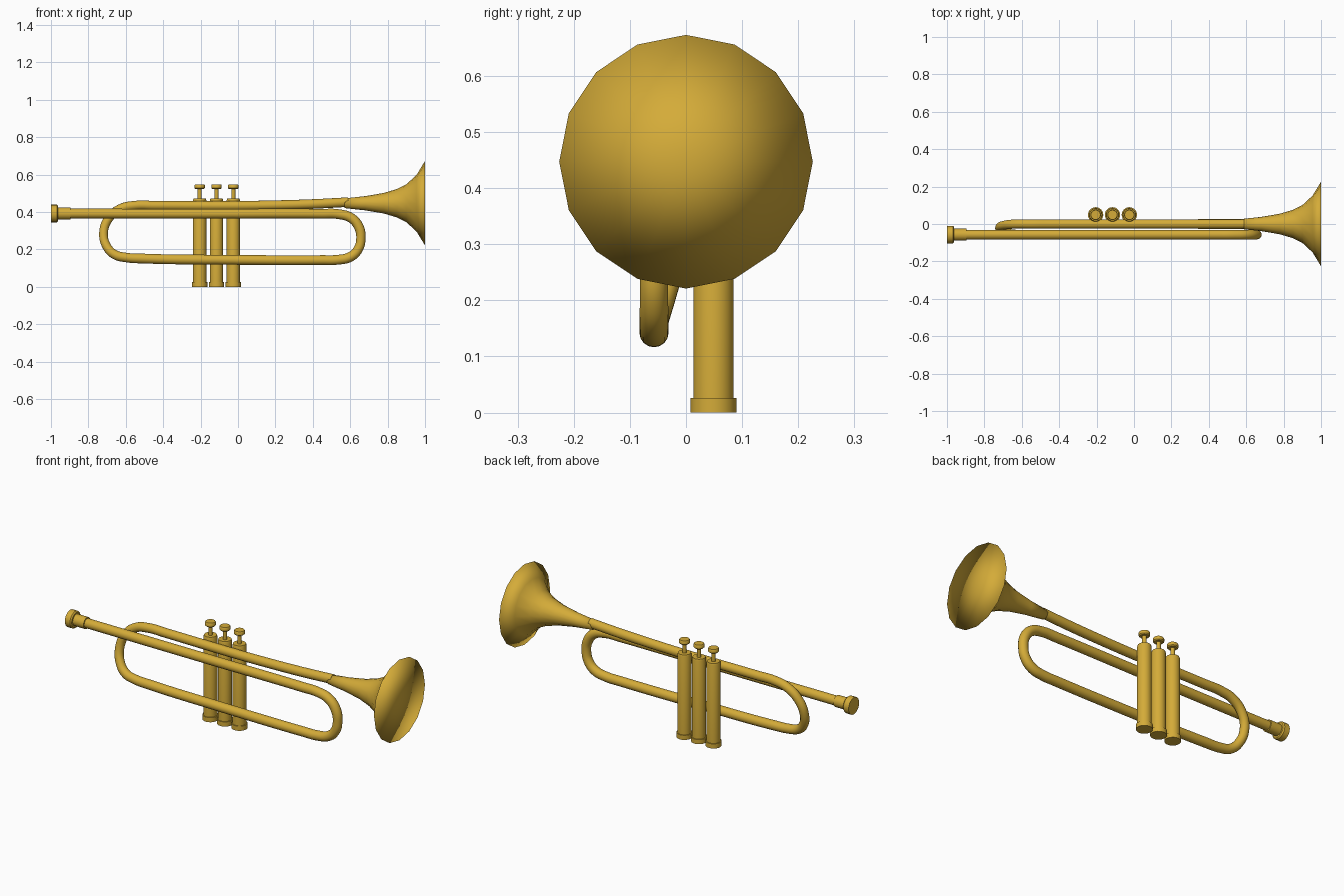
import bpy, bmesh, math
from mathutils import Matrix, Vector

if "Cube" in bpy.data.objects:
    bpy.data.objects.remove(bpy.data.objects["Cube"])

brass = bpy.data.materials.new("brass")
brass.diffuse_color = (0.66, 0.41, 0.04, 1)
brass.use_nodes = True
brass.node_tree.nodes["Principled BSDF"].inputs["Base Color"].default_value = brass.diffuse_color


def lathe(name, profile, origin, axis="Z", sides=24, sharp=40):
    """Closed solid of revolution from (position along axis, radius) pairs."""
    bm = bmesh.new()
    rings = []
    for h, r in profile:
        ring = []
        for i in range(sides):
            a = 2 * math.pi * i / sides
            c, s = r * math.cos(a), r * math.sin(a)
            co = (c, s, h) if axis == "Z" else (h, c, s)
            ring.append(bm.verts.new(Vector(co) + Vector(origin)))
        rings.append(ring)
    for a, b in zip(rings, rings[1:]):
        for i in range(sides):
            j = (i + 1) % sides
            bm.faces.new((a[i], a[j], b[j], b[i]))
    # fan caps on both ends
    for ring in (rings[0], rings[-1]):
        mid = bm.verts.new(sum((v.co for v in ring), Vector()) / sides)
        for i in range(sides):
            bm.faces.new((ring[i], ring[(i + 1) % sides], mid))
    bmesh.ops.recalc_face_normals(bm, faces=bm.faces[:])
    mesh = bpy.data.meshes.new(name)
    bm.to_mesh(mesh)
    bm.free()
    ob = bpy.data.objects.new(name, mesh)
    bpy.context.collection.objects.link(ob)
    finish(ob, sharp)
    return ob


def finish(ob, sharp):
    ob.data.materials.clear()
    ob.data.materials.append(brass)
    bpy.ops.object.select_all(action="DESELECT")
    bpy.context.view_layer.objects.active = ob
    ob.select_set(True)
    if sharp:
        bpy.ops.object.shade_smooth_by_angle(angle=math.radians(sharp))
    else:
        bpy.ops.object.shade_smooth()


def tube(name, points, radius):
    """Round tube through (x, y, z, thickness factor) points."""
    cu = bpy.data.curves.new(name, "CURVE")
    cu.dimensions = "3D"
    cu.bevel_depth = radius
    cu.bevel_resolution = 6
    cu.resolution_u = 6
    cu.use_fill_caps = True
    sp = cu.splines.new("BEZIER")
    sp.bezier_points.add(len(points) - 1)
    for bp, (x, y, z, r) in zip(sp.bezier_points, points):
        bp.co = (x, y, z)
        bp.radius = r
        bp.handle_left_type = bp.handle_right_type = "AUTO"
    ob = bpy.data.objects.new(name, cu)
    bpy.context.collection.objects.link(ob)
    bpy.ops.object.select_all(action="DESELECT")
    bpy.context.view_layer.objects.active = ob
    ob.select_set(True)
    bpy.ops.object.convert(target="MESH")
    finish(bpy.context.view_layer.objects.active, 50)


# Main tubing: leadpipe, front bend, lower run, rear bend, upper run to the bell
Y = -0.057
tube("main_tubing", [
    (-0.91, Y, 0.392, 1), (-0.2, Y, 0.391, 1), (0.45, Y, 0.391, 1), (0.535, Y, 0.389, 1),
    (0.607, Y, 0.367, 1), (0.647, Y, 0.318, 1), (0.657, Y, 0.26, 0.95), (0.642, Y, 0.2, 0.97),
    (0.6, Y, 0.16, 1), (0.535, Y, 0.145, 1), (0.45, Y, 0.143, 1),
    (-0.1, Y, 0.145, 1), (-0.5, Y, 0.151, 1), (-0.6, Y, 0.157, 0.97),
    (-0.658, -0.053, 0.172, 0.95), (-0.7, -0.04, 0.213, 0.92), (-0.719, -0.02, 0.285, 0.9),
    (-0.692, -0.006, 0.365, 0.92), (-0.63, 0, 0.417, 0.94), (-0.55, 0, 0.435, 0.95),
    (-0.45, 0, 0.435, 0.95), (0, 0, 0.434, 0.96), (0.2, 0, 0.437, 0.97),
    (0.4, 0, 0.443, 0.98), (0.59, 0, 0.453, 0.98),
], 0.026)

# Bell: sixteen-sided flare, closed at the mouth
lathe("bell", [(0.57, 0.026), (0.68, 0.038), (0.78, 0.055), (0.85, 0.076),
               (0.9, 0.101), (0.955, 0.152), (1.0, 0.226)],
      (0, 0, 0.447), "X", 16, None)

# Mouthpiece: shank and cup
lathe("mouthpiece_shank", [(-0.97, 0.032), (-0.895, 0.032)], (0, Y, 0.392), "X", 16)
lathe("mouthpiece_cup", [(-1.0, 0.047), (-0.968, 0.047), (-0.962, 0.041)],
      (0, Y, 0.392), "X", 20)

# Three valves, each with casing, bottom cap, stem and finger button
for n, x in enumerate((-0.205, -0.115, -0.025), 1):
    at = (x, 0.049, 0)
    lathe(f"valve_casing_{n}", [(0.01, 0.036), (0.462, 0.036), (0.472, 0.033)], at)
    lathe(f"valve_bottom_cap_{n}", [(0, 0.041), (0.026, 0.041)], at)
    lathe(f"valve_stem_{n}", [(0.465, 0.011), (0.53, 0.011)], at, sides=16)
    lathe(f"valve_button_{n}", [(0.523, 0.023), (0.528, 0.028), (0.542, 0.028),
                                (0.547, 0.025)], at)
